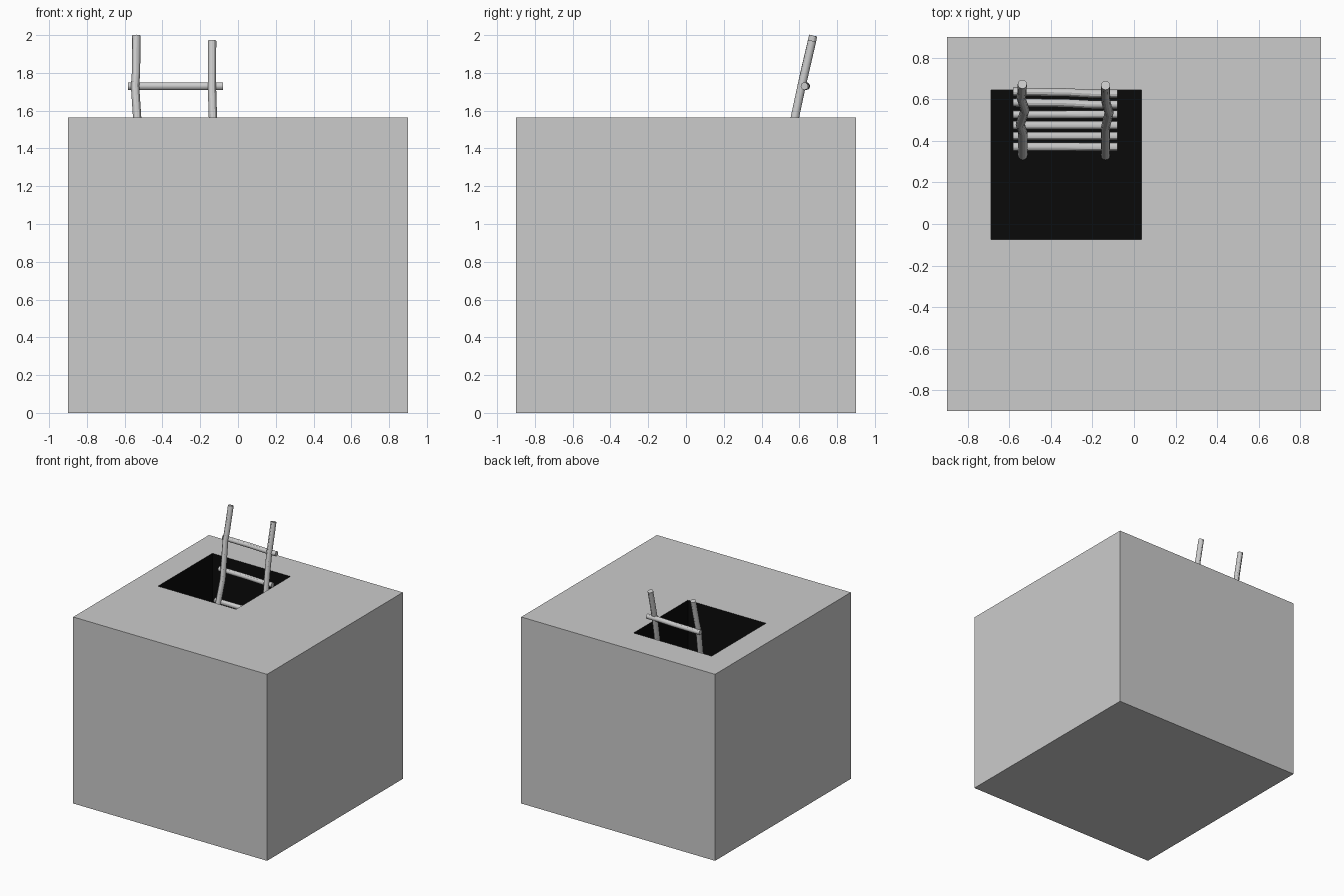
import bpy, bmesh
from mathutils import Vector

if "Cube" in bpy.data.objects:
    bpy.data.objects.remove(bpy.data.objects["Cube"])

HALF, TOP, FLOOR = 0.9, 1.565, 0.42

dark = bpy.data.materials.new("dark_shaft")
dark.diffuse_color = (0.003, 0.003, 0.003, 1)
dark.use_nodes = True
dark.node_tree.nodes["Principled BSDF"].inputs["Base Color"].default_value = dark.diffuse_color


def add_object(name, bm, mats=()):
    bmesh.ops.recalc_face_normals(bm, faces=bm.faces)
    me = bpy.data.meshes.new(name)
    bm.to_mesh(me)
    bm.free()
    for m in mats:
        me.materials.append(m)
    ob = bpy.data.objects.new(name, me)
    bpy.context.collection.objects.link(ob)
    return ob


# Block with a square shaft: four-vertex rings joined outside to inside
bm = bmesh.new()


def ring(x0, x1, y0, y1, z):
    return [bm.verts.new(p) for p in
            ((x0, y0, z), (x1, y0, z), (x1, y1, z), (x0, y1, z))]


hatch = (-0.69, 0.035, -0.075, 0.645)
rings = [ring(-HALF, HALF, -HALF, HALF, 0), ring(-HALF, HALF, -HALF, HALF, TOP),
         ring(*hatch, TOP), ring(*hatch, FLOOR)]
bm.faces.new(rings[0])
for k in range(3):
    for i in range(4):
        j = (i + 1) % 4
        f = bm.faces.new((rings[k][i], rings[k][j], rings[k + 1][j], rings[k + 1][i]))
        f.material_index = 1 if k == 2 else 0
bm.faces.new(rings[3]).material_index = 1
plain = bpy.data.materials.new("plain")
plain.diffuse_color = (0.8, 0.8, 0.8, 1)
plain.use_nodes = True
plain.node_tree.nodes["Principled BSDF"].inputs["Base Color"].default_value = plain.diffuse_color
add_object("hatched_block", bm, (plain, dark))


def pole(name, pts, radius, side, sides=12):
    """Round pole through the points; 'side' is roughly across the pole."""
    bm = bmesh.new()
    pts = [Vector(p) for p in pts]
    from math import cos, sin, tau
    loops = []
    for i, p in enumerate(pts):
        d = (pts[min(i + 1, len(pts) - 1)] - pts[max(i - 1, 0)]).normalized()
        u = d.cross(Vector(side)).normalized()
        v = d.cross(u)
        loops.append([bm.verts.new(p + radius * (u * cos(tau * s / sides) + v * sin(tau * s / sides)))
                      for s in range(sides)])
    for a, b in zip(loops, loops[1:]):
        for s in range(sides):
            t = (s + 1) % sides
            bm.faces.new((a[s], a[t], b[t], b[s]))
    bm.faces.new(loops[0])
    bm.faces.new(loops[-1])
    ob = add_object(name, bm)
    bpy.context.view_layer.objects.active = ob
    ob.select_set(True)
    bpy.ops.object.shade_smooth_by_angle()
    ob.select_set(False)


def rail_y(z):
    return 0.612 + 0.215 * (z - 1.73)


# Slightly crooked ladder rails, given as (x, z)
left = [(-0.538, 1.997), (-0.54, 1.8), (-0.545, 1.73), (-0.535, 1.58), (-0.525, 1.43),
        (-0.548, 1.12), (-0.536, 0.95), (-0.536, 0.42)]
right = [(-0.137, 1.97), (-0.138, 1.73), (-0.133, 1.57), (-0.12, 1.38),
         (-0.137, 1.05), (-0.137, 0.42)]
for name, path in (("left_rail", left), ("right_rail", right)):
    pole(name, [(x, rail_y(z) + (0.004 if z > 1.9 else 0), z) for x, z in path],
         0.022, (1, 0, 0))

# Rungs lashed to the back of the rails; the upper two are bent
for i in range(6):
    z = 1.73 - 0.242 * i
    y = rail_y(z) + 0.02
    bend = 0.005 if i < 2 else 0
    pole(f"rung_{i + 1}", [(-0.582, y + bend, z), (-0.33, y + bend * 0.4, z),
                           (-0.2, y - bend, z), (-0.08, y - bend, z)], 0.02, (0, 0, 1))
